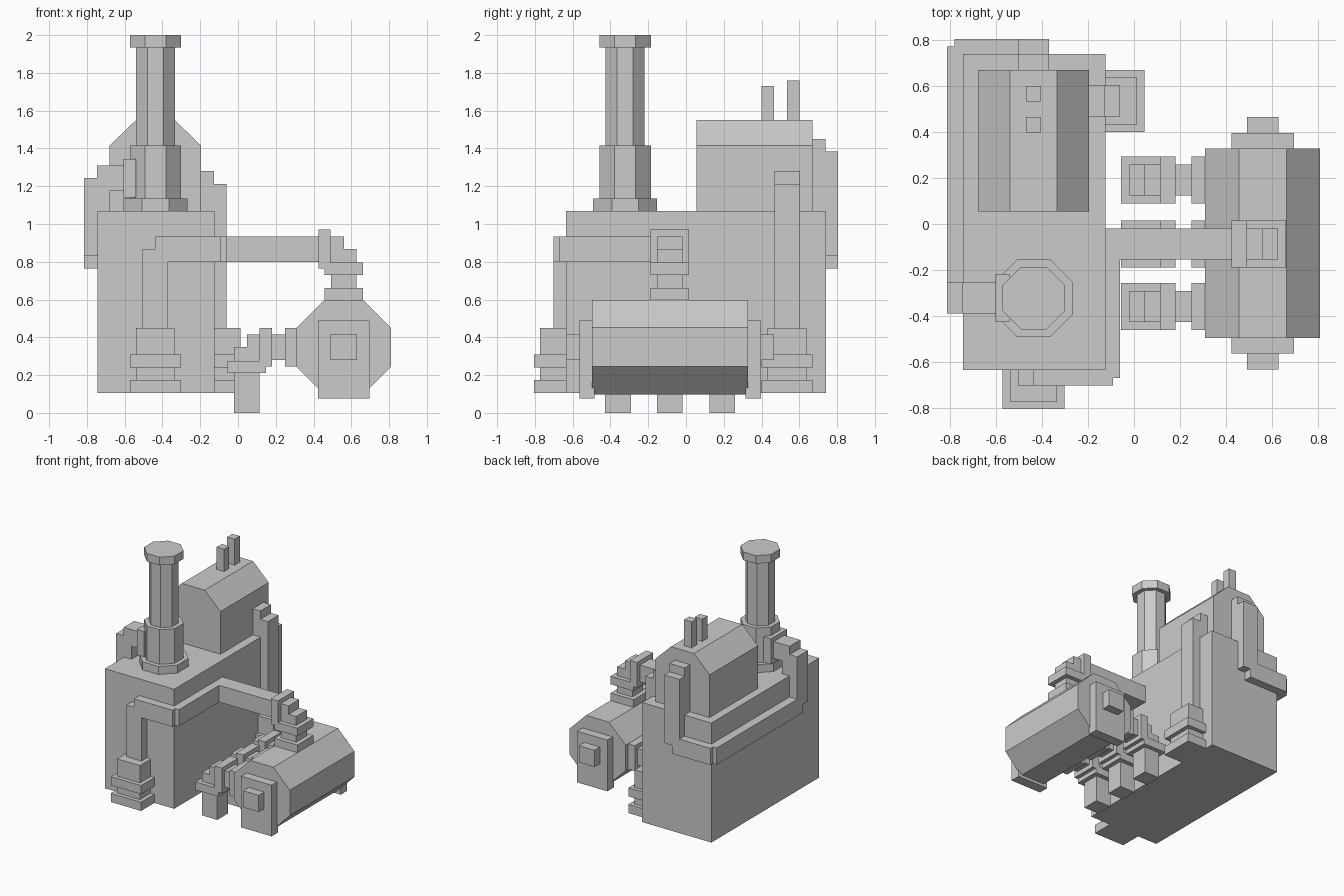
import bpy, bmesh, math
from mathutils import Vector, Matrix

cube = bpy.data.objects.get("Cube")
if cube:
    bpy.data.objects.remove(cube, do_unlink=True)

PIPE = 0.135      # square pipe width
COLLAR = 0.205    # narrow flange width
FLANGE = 0.27     # wide flange width
STEP = 0.035      # overlap at stepped corners


def finish(name, bm):
    bmesh.ops.recalc_face_normals(bm, faces=bm.faces)
    mesh = bpy.data.meshes.new(name)
    bm.to_mesh(mesh)
    bm.free()
    obj = bpy.data.objects.new(name, mesh)
    bpy.context.collection.objects.link(obj)
    return obj


def add_box(bm, lo, hi):
    lo, hi = Vector(lo), Vector(hi)
    size = hi - lo
    matrix = Matrix.Translation((lo + hi) / 2) @ Matrix.Diagonal((*size, 1))
    bmesh.ops.create_cube(bm, size=1, matrix=matrix)


def box(name, lo, hi):
    bm = bmesh.new()
    add_box(bm, lo, hi)
    return finish(name, bm)


def plate(name, x, y, z0, z1, width):
    h = width / 2
    return box(name, (x - h, y - h, z0), (x + h, y + h, z1))


def pipe(name, points):
    """Square pipe along axis-aligned points, with stepped outer corners."""
    bm = bmesh.new()
    h = PIPE / 2
    for a, b in zip(points, points[1:]):
        pad = [0 if abs(q - p) > 1e-4 else h for p, q in zip(a, b)]
        add_box(bm, [min(p, q) - d for p, q, d in zip(a, b, pad)],
                [max(p, q) + d for p, q, d in zip(a, b, pad)])
    return finish(name, bm)


def octagon(name, center, apothem, length, along_y=False):
    bm = bmesh.new()
    r = apothem / math.cos(math.pi / 8)
    matrix = Matrix.Translation(center)
    if along_y:
        matrix = matrix @ Matrix.Rotation(math.pi / 2, 4, 'X')
    matrix = matrix @ Matrix.Rotation(math.pi / 8, 4, 'Z')
    bmesh.ops.create_cone(bm, cap_ends=True, segments=8, radius1=r,
                          radius2=r, depth=length, matrix=matrix)
    return finish(name, bm)


def pipe_foot(name, x, y):
    """Stack of square flanges where a pipe meets the floor level."""
    plate(name + "_core", x, y, 0.105, 0.45, COLLAR)
    plate(name + "_upper_flange", x, y, 0.24, 0.31, FLANGE)
    plate(name + "_lower_flange", x, y, 0.105, 0.175, FLANGE)


# Main housing
box("main_housing", (-0.745, -0.635, 0.105), (-0.125, 0.74, 1.07))

# Upper boiler with sloping shoulders
bm = bmesh.new()
profile = [(-0.68, 1.06), (-0.195, 1.06), (-0.195, 1.415),
           (-0.335, 1.55), (-0.54, 1.55), (-0.68, 1.415)]
face = bm.faces.new([bm.verts.new((x, 0.055, z)) for x, z in profile])
side = bmesh.ops.extrude_face_region(bm, geom=[face])
bmesh.ops.translate(bm, vec=(0, 0.615, 0),
                    verts=[v for v in side["geom"] if isinstance(v, bmesh.types.BMVert)])
finish("upper_boiler", bm)

# Boiler vents
plate("front_vent", -0.4375, 0.4325, 1.5, 1.73, 0.066)
plate("rear_vent", -0.4375, 0.5675, 1.5, 1.76, 0.066)

# Chimney, stacked octagons
for part, apothem, z0, z1 in [("base", 0.17, 1.07, 1.135), ("sleeve", 0.136, 1.135, 1.415),
                              ("stack", 0.103, 1.415, 1.935), ("cap", 0.136, 1.935, 2.0)]:
    octagon("chimney_" + part, (-0.4365, -0.3225, (z0 + z1) / 2), apothem, z1 - z0)

# Pipe from chimney around the right and back to the boiler
box("chimney_pipe_collar", (-0.605, -0.425, 1.14), (-0.54, -0.22, 1.345))
sx, by, low = -0.7475, 0.7375, 0.8325
pipe("right_side_pipe", [(-0.57, -0.3225, 1.2425), (sx, -0.3225, 1.2425),
                         (sx, -0.3225, low), (sx, by + STEP, low)])
pipe("back_pipe", [(sx - STEP, by, low), (-0.4375, by, low),
                   (-0.4375, by, 1.3825), (-0.4375, 0.66, 1.3825)])

# Pipe from boiler down the left side
pipe("left_side_pipe", [(-0.21, 0.535, 1.2125), (-0.1275, 0.535, 1.2125),
                        (-0.1275, 0.535, 0.4)])
pipe_foot("left_pipe_foot", -0.09, 0.535)

# Pipe from the front foot around the corner to the side tank
cx, fy, top, mid = -0.1275, -0.635, 0.8675, -0.0865
pipe("front_pipe", [(-0.4375, fy, 0.4), (-0.4375, fy, top), (cx + STEP, fy, top)])
pipe("tank_feed_pipe", [(cx, fy - STEP, top), (cx, mid, top), (0.56, mid, top),
                        (0.56, mid, 0.6)])
pipe_foot("front_pipe_foot", -0.4375, -0.67)
box("feed_collar", (0.425, mid - 0.1025, 0.765), (0.49, mid + 0.1025, 0.97))
plate("feed_upper_flange", 0.56, mid, 0.73, 0.795, COLLAR)
plate("feed_lower_flange", 0.56, mid, 0.59, 0.66, COLLAR)

# Side tank with end plates and knobs
ty, tz = -0.084, 0.348
octagon("side_tank", (0.56, ty, tz), 0.25, 0.825, along_y=True)
for label, s in (("front", -1), ("back", 1)):
    for part, hw, z0, z1, d0, d1 in [("end_plate", 0.136, 0.075, 0.488, 0.4, 0.481),
                                     ("end_knob", 0.069, 0.28, 0.415, 0.47, 0.55)]:
        ya, yb = sorted((ty + s * d0, ty + s * d1))
        box(f"{label}_{part}", (0.56 - hw, ya, z0), (0.56 + hw, yb, z1))

# Row of three drain pipes under the tank's inner side
for label, y in (("front", -0.36), ("middle", mid), ("back", 0.1915)):
    pipe(label + "_drain_pipe", [(0.33, y, tz), (0.0465, y, tz), (0.0465, y, 0)])
    for part, x in (("inner", 0.115), ("outer", 0.25)):
        box(f"{label}_drain_{part}_collar", (x, y - 0.1025, 0.245), (x + 0.065, y + 0.1025, 0.45))
    plate(label + "_drain_flange", 0.0465, y, 0.21, 0.275, COLLAR)
